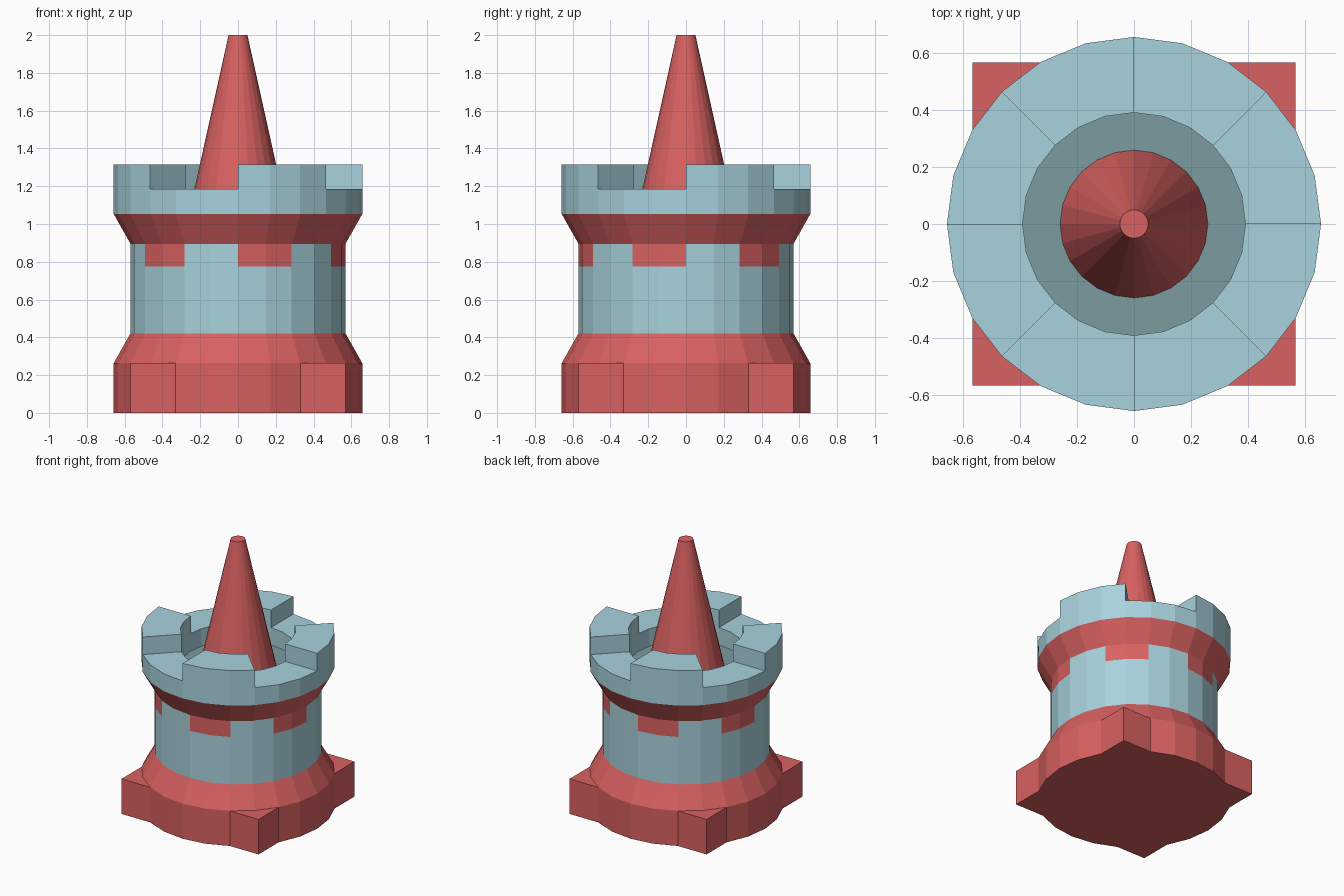
import bpy, bmesh
from math import sin, cos, atan2, degrees, radians

SIDES = 24
STEP = 360 / SIDES
R_OUT, R_WALL, R_IN = 0.658, 0.569, 0.392
Z_BASE, Z_WALL, Z_TAB, Z_CORBEL, Z_RING, Z_NOTCH, Z_TOP = 0.263, 0.421, 0.776, 0.895, 1.053, 1.184, 1.316

cube = bpy.data.objects.get("Cube")
if cube:
    bpy.data.objects.remove(cube, do_unlink=True)


def material(name, srgb):
    linear = [((c / 255 + 0.055) / 1.055) ** 2.4 for c in srgb] + [1]
    mat = bpy.data.materials.new(name)
    mat.use_nodes = True
    mat.diffuse_color = linear
    mat.node_tree.nodes["Principled BSDF"].inputs["Base Color"].default_value = linear
    return mat


red = material("brick red", (217, 97, 97))
blue = material("pale blue", (168, 210, 220))
slate = material("dark blue grey", (124, 155, 160))


def finish(name, bm, mats, rule=None):
    bmesh.ops.remove_doubles(bm, verts=bm.verts, dist=1e-5)
    bmesh.ops.recalc_face_normals(bm, faces=bm.faces)
    if rule:
        for f in bm.faces:
            f.material_index = rule(f.calc_center_median())
    mesh = bpy.data.meshes.new(name)
    bm.to_mesh(mesh)
    bm.free()
    for m in mats:
        mesh.materials.append(m)
    obj = bpy.data.objects.new(name, mesh)
    bpy.context.collection.objects.link(obj)
    return obj


def lathe(name, profile, mats, closed=False, start=0, sweep=360, rule=None):
    """Turn a (radius, height) profile about z; a partial sweep gets end faces."""
    bm = bmesh.new()
    count = round(sweep / STEP)
    rings = []
    for i in range(count + 1):
        a = radians(start + i * STEP)
        rings.append([bm.verts.new((r * cos(a), r * sin(a), z)) for r, z in profile])
    n = len(profile)
    for a, b in zip(rings, rings[1:]):
        for j in range(n if closed else n - 1):
            k = (j + 1) % n
            quad = [a[j], b[j], b[k], a[k]]
            # a point on the axis makes a triangle
            if profile[j][0] == 0:
                quad.remove(b[j])
            if profile[k][0] == 0:
                quad.remove(b[k])
            bm.faces.new(quad)
    if sweep < 360:
        bm.faces.new(rings[0])
        bm.faces.new(rings[-1])
    return finish(name, bm, mats, rule)


# Foot: round plinth with sloping shoulder, over a square block
lathe("round_plinth", [(0, 0), (R_OUT, 0), (R_OUT, Z_BASE), (R_WALL, Z_WALL)], [red])
bm = bmesh.new()
bmesh.ops.create_cube(bm, size=1)
side = 2 * R_OUT * cos(radians(30)) - 0.002
for v in bm.verts:
    v.co = (v.co.x * side, v.co.y * side, (v.co.z + 0.5) * Z_BASE)
finish("square_plinth", bm, [red])


# Wall: the upper band alternates red and blue every two sides
def tab_rule(c):
    return 1 if c.z > Z_TAB and degrees(atan2(c.y, c.x)) % 60 > 30 else 0


lathe("round_wall", [(R_WALL, Z_WALL), (R_WALL, Z_TAB), (R_WALL, Z_CORBEL)], [blue, red], rule=tab_rule)

# Flared corbel below the parapet
lathe("corbel", [(R_WALL, Z_CORBEL), (R_OUT, Z_RING)], [red])

# Parapet ring, its sunken floor and four merlons
lathe("parapet_ring", [(R_IN, Z_RING), (R_OUT, Z_RING), (R_OUT, Z_NOTCH), (R_IN, Z_NOTCH)], [blue], closed=True)
lathe("parapet_floor", [(0, Z_RING), (R_IN, Z_RING)], [slate])
for i in range(4):
    lathe(f"merlon_{i + 1}", [(R_IN, Z_NOTCH), (R_OUT, Z_NOTCH), (R_OUT, Z_TOP), (R_IN, Z_TOP)],
          [blue], closed=True, start=i * 90, sweep=45)

# Tapered spire
lathe("spire", [(0.26, Z_RING), (0.05, 2), (0, 2)], [red])
